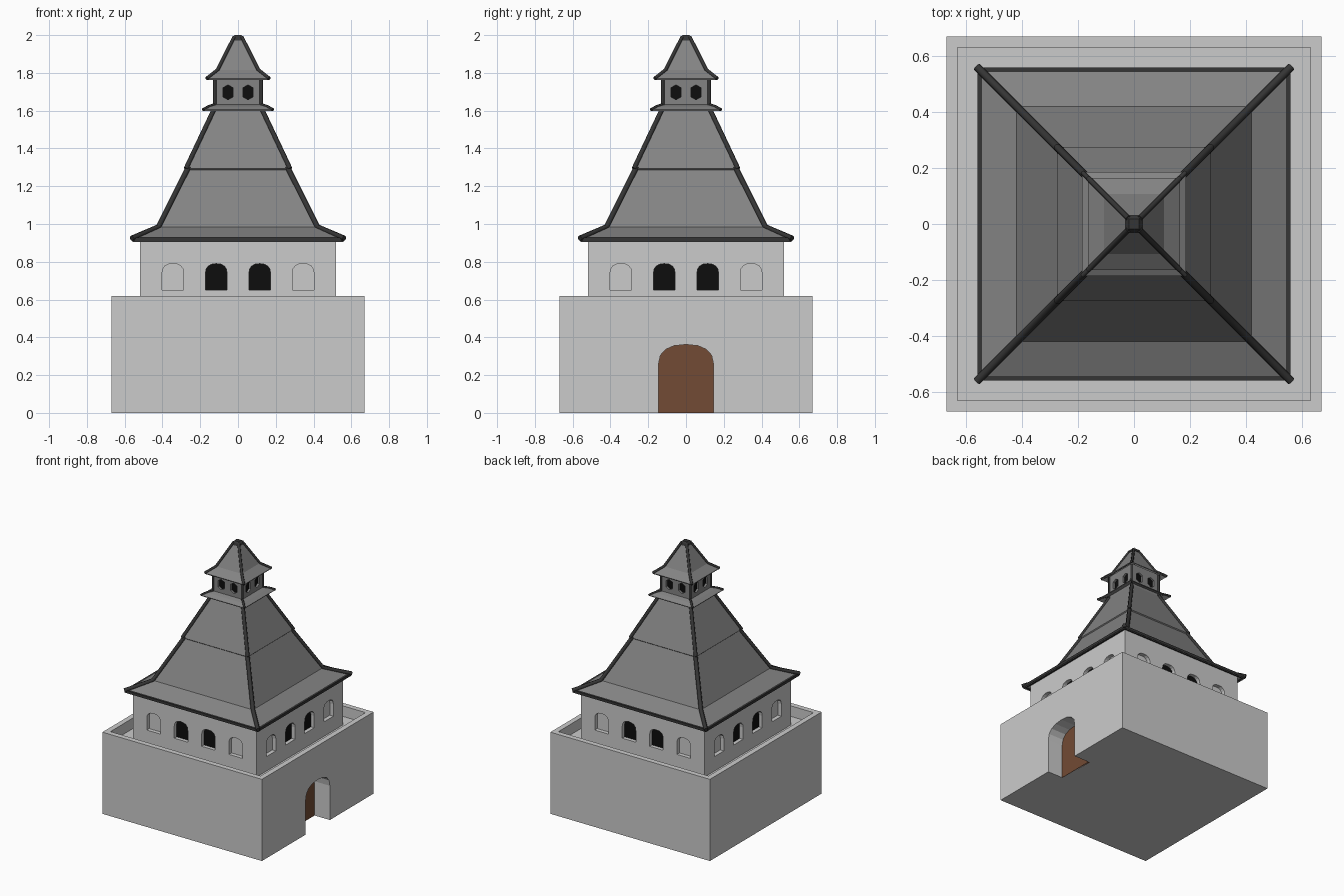
import bpy, bmesh, math
from mathutils import Matrix, Vector

if "Cube" in bpy.data.objects:
    bpy.data.objects.remove(bpy.data.objects["Cube"])


def material(name, r, g, b):
    m = bpy.data.materials.new(name)
    m.diffuse_color = (r, g, b, 1)
    m.use_nodes = True
    m.node_tree.nodes["Principled BSDF"].inputs["Base Color"].default_value = m.diffuse_color
    return m


ROOF = material("slate", 0.23, 0.23, 0.23)
TRIM = material("dark_trim", 0.035, 0.035, 0.035)
BLACK = material("opening_black", 0.004, 0.004, 0.004)
BROWN = material("door_brown", 0.17, 0.07, 0.035)


def finish(bm, name, mat=None):
    me = bpy.data.meshes.new(name)
    bm.to_mesh(me)
    bm.free()
    ob = bpy.data.objects.new(name, me)
    bpy.context.collection.objects.link(ob)
    if mat:
        me.materials.append(mat)
    return ob


def add_box(bm, r, z0, z1):
    m = Matrix.Translation((0, 0, (z0 + z1) / 2)) @ Matrix.Diagonal((2 * r, 2 * r, z1 - z0, 1))
    bmesh.ops.create_cube(bm, size=1, matrix=m)


def box(name, r, z0, z1, mat=None):
    bm = bmesh.new()
    add_box(bm, r, z0, z1)
    return finish(bm, name, mat)


def arch(cx, half, z0, spring, top, n=8):
    pts = [(cx - half, z0), (cx + half, z0)]
    for i in range(n + 1):
        c, s = math.cos(math.pi * i / n), math.sin(math.pi * i / n)
        pts.append((cx + half * math.copysign(abs(c) ** 0.85, c),
                    spring + (top - spring) * max(s, 0) ** 0.85))
    return pts


def add_prism(bm, pts, d0, d1, side):
    # wall outline pushed from distance d0 to d1, on one of four sides
    rot = Matrix.Rotation(side * math.pi / 2, 3, 'Z')
    a, b = [[bm.verts.new(rot @ Vector((u, -d, z))) for u, z in pts] for d in (d0, d1)]
    n = len(pts)
    faces = [bm.faces.new(a), bm.faces.new(b)]
    for i in range(n):
        j = (i + 1) % n
        faces.append(bm.faces.new((a[i], a[j], b[j], b[i])))
    bmesh.ops.recalc_face_normals(bm, faces=faces)


def prisms(name, outlines, d0, d1, sides, mat=None):
    bm = bmesh.new()
    for s in sides:
        for pts in outlines:
            add_prism(bm, pts, d0, d1, s)
    return finish(bm, name, mat)


def cut(ob, cutter):
    cutter.hide_render = True
    cutter.hide_viewport = True
    mod = ob.modifiers.new("cut", 'BOOLEAN')
    mod.object = cutter
    mod.solver = 'EXACT'


def square_loft(name, profile, mat, closed=False, thick=0):
    # square rings at (half width, height) joined bottom to top
    bm = bmesh.new()
    rings = [[bm.verts.new((x * r, y * r, z)) for x, y in ((-1, -1), (1, -1), (1, 1), (-1, 1))]
             for r, z in profile]
    pairs = list(zip(rings, rings[1:]))
    if closed:
        pairs.append((rings[-1], rings[0]))
    for a, b in pairs:
        for i in range(4):
            j = (i + 1) % 4
            bm.faces.new((a[i], a[j], b[j], b[i]))
    if closed:
        bmesh.ops.recalc_face_normals(bm, faces=bm.faces)
    ob = finish(bm, name, mat)
    if thick:
        mod = ob.modifiers.new("thickness", 'SOLIDIFY')
        mod.thickness = thick
        mod.offset = -1
    return ob


def hips(name, profile, radius):
    # dark ridge bars along the four corners
    cu = bpy.data.curves.new(name, 'CURVE')
    cu.dimensions = '3D'
    cu.bevel_depth = radius
    cu.bevel_resolution = 1
    cu.use_fill_caps = True
    for x, y in ((-1, -1), (1, -1), (1, 1), (-1, 1)):
        sp = cu.splines.new('POLY')
        sp.points.add(len(profile) - 1)
        for p, (r, z) in zip(sp.points, profile):
            p.co = (x * r, y * r, z, 1)
    cu.materials.append(TRIM)
    bpy.context.collection.objects.link(bpy.data.objects.new(name, cu))


def eave(name, r, z, w, h):
    square_loft(name, [(r - w, z), (r, z), (r, z + h), (r - w, z + h)], TRIM, closed=True)


# base with parapet and door recess
base = box("base", 0.67, 0, 0.62)
cut(base, box("parapet_cutter", 0.63, 0.54, 0.8))
cut(base, prisms("door_cutter", [arch(0, 0.145, -0.1, 0.26, 0.362)], 0.54, 0.8, [1]))
prisms("door", [arch(0, 0.145, 0, 0.26, 0.362)], 0.53, 0.542, [1], BROWN)

# upper storey with open and blind windows
storey = box("upper_storey", 0.52, 0.53, 0.935)
openings = [arch(x, 0.057, 0.65, 0.74, 0.79) for x in (-0.115, 0.115)]
blinds = [arch(x, 0.057, 0.65, 0.74, 0.79) for x in (-0.345, 0.345)]
cut(storey, prisms("window_cutter", openings + blinds, 0.49, 0.6, range(4)))
prisms("dark_windows", openings, 0.485, 0.492, range(4), BLACK)

# main roof
lower = [(0.56, 0.92), (0.42, 0.985), (0.262, 1.30)]
upper = [(0.275, 1.293), (0.125, 1.61)]
square_loft("lower_roof", lower, ROOF, thick=0.015)
square_loft("upper_roof", upper, ROOF, thick=0.012)
eave("main_eave", 0.56, 0.908, 0.02, 0.02)
hips("lower_hips", [(0.562, 0.924)] + lower[1:], 0.015)
hips("upper_hips", upper, 0.013)

# lantern with paired windows
skirt = [(0.185, 1.605), (0.155, 1.622), (0.125, 1.632)]
square_loft("lantern_skirt", skirt, ROOF, thick=0.006)
hips("lantern_skirt_hips", skirt, 0.008)
lantern = box("lantern", 0.125, 1.59, 1.785, ROOF)
hexes = [[(cx + x, 1.697 + z) for x, z in
          ((0, -0.039), (0.027, -0.024), (0.027, 0.024), (0, 0.039), (-0.027, 0.024), (-0.027, -0.024))]
         for cx in (-0.053, 0.053)]
cut(lantern, prisms("lantern_cutter", hexes, 0.108, 0.2, range(4)))
prisms("lantern_windows", hexes, 0.104, 0.11, range(4), BLACK)
hips("lantern_posts", [(0.123, 1.61), (0.123, 1.78)], 0.01)

# top roof and cap
top = [(0.165, 1.77), (0.108, 1.815), (0.02, 1.99)]
square_loft("top_roof", top, ROOF, thick=0.008)
hips("top_hips", top, 0.01)
square_loft("cap", [(0.0, 1.965), (0.032, 1.972), (0.028, 1.988), (0.018, 2.0), (0.0, 2.0)], TRIM)
